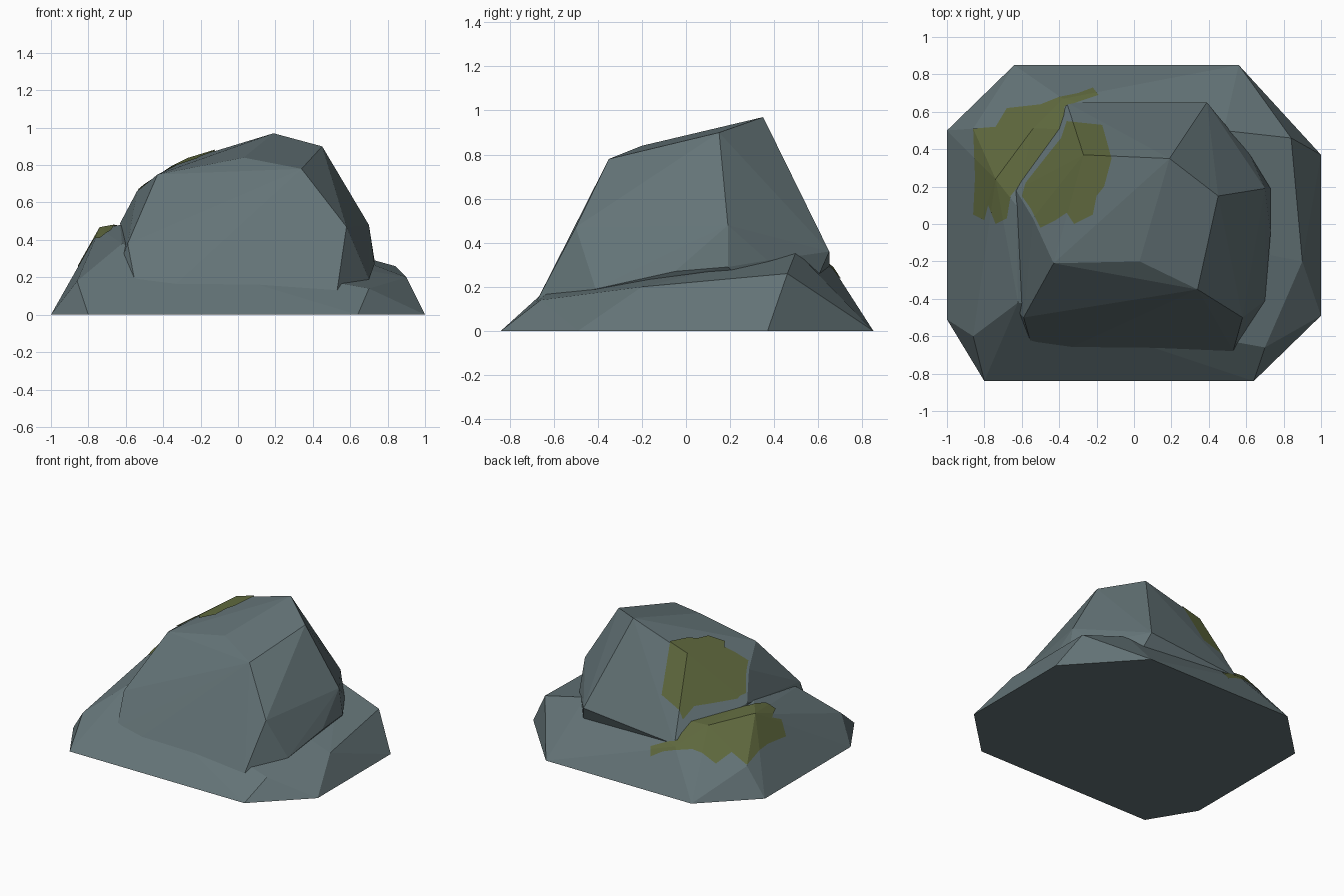
import bpy, bmesh

if "Cube" in bpy.data.objects:
    bpy.data.objects.remove(bpy.data.objects["Cube"])


def material(name, rgb):
    m = bpy.data.materials.new(name)
    m.diffuse_color = (*rgb, 1)
    m.use_nodes = True
    m.node_tree.nodes["Principled BSDF"].inputs["Base Color"].default_value = m.diffuse_color
    return m


STONE = material("slate_stone", (0.127, 0.174, 0.185))
MOSS = material("moss_green", (0.115, 0.141, 0.048))


def add_object(name, bm, mat):
    bmesh.ops.recalc_face_normals(bm, faces=bm.faces[:])
    me = bpy.data.meshes.new(name)
    bm.to_mesh(me)
    bm.free()
    me.materials.append(mat)
    ob = bpy.data.objects.new(name, me)
    bpy.context.collection.objects.link(ob)
    return ob


def hull(name, points):
    """Faceted stone wrapped around its corner points."""
    bm = bmesh.new()
    for p in points:
        bm.verts.new(p)
    res = bmesh.ops.convex_hull(bm, input=bm.verts[:])
    loose = {g for g in res["geom_interior"] + res["geom_unused"]
             if isinstance(g, bmesh.types.BMVert)}
    bmesh.ops.delete(bm, geom=list(loose), context='VERTS')
    bmesh.ops.dissolve_limit(bm, angle_limit=0.01, verts=bm.verts[:], edges=bm.edges[:])
    return add_object(name, bm, STONE)


def moss(name, rock, outline):
    """Thin moss skin: the part of the rock surface under a plan outline."""
    bm = bmesh.new()
    face = bm.faces.new([bm.verts.new((x, y, 0.1)) for x, y in outline])
    ext = bmesh.ops.extrude_face_region(bm, geom=[face], use_keep_orig=True)
    for v in ext["geom"]:
        if isinstance(v, bmesh.types.BMVert):
            v.co.z = 1.5
    ob = add_object(name, bm, MOSS)
    helper = rock.copy()
    helper.name = name + "_helper"
    helper.location.z = 0.008
    bpy.context.collection.objects.link(helper)
    mod = ob.modifiers.new("clip", 'BOOLEAN')
    mod.operation, mod.solver, mod.object = 'INTERSECT', 'EXACT', helper
    dg = bpy.context.evaluated_depsgraph_get()
    bm = bmesh.new()
    bm.from_mesh(bpy.data.meshes.new_from_object(ob.evaluated_get(dg)))
    bmesh.ops.delete(bm, geom=[f for f in bm.faces if f.normal.z < 0.1], context='FACES')
    ob.modifiers.clear()
    bm.to_mesh(ob.data)
    bm.free()
    ob.data.materials.clear()
    ob.data.materials.append(MOSS)
    for p in ob.data.polygons:
        p.material_index = 0
    bpy.data.objects.remove(helper)


# Wide sloping foot of the rock
base = hull("rock_base", [
    (-1, .5, 0), (-.64, .85, 0), (.56, .85, 0), (1, .37, 0),
    (1, -.49, 0), (.64, -.84, 0), (-.8, -.84, 0), (-1, -.51, 0),
    (.84, .46, .26), (.48, .5, .36), (.9, -.2, .2), (.7, -.66, .14),
    (-.37, -.67, .14), (-.86, -.6, .18), (-.62, -.42, .38),
    (-.74, .24, .46), (-.63, .1, .48), (-.54, .51, .42),
    (-.86, .51, .21), (-.38, .67, .28)])

# Tall boulder rising out of the foot
boulder = hull("upper_boulder", [
    (.19, .35, .97), (.45, .15, .9), (.34, -.35, .78), (.03, -.2, .84),
    (-.43, -.21, .75), (-.27, .37, .83), (-.54, .03, .66), (-.63, .18, .49),
    (.39, .65, .36), (-.36, .65, .29), (.7, .19, .48), (.73, -.05, .27),
    (.73, .19, .29), (.62, .37, .32), (.7, -.41, .19), (.58, -.5, .47),
    (.53, -.68, .13), (-.37, -.675, .13), (-.55, -.64, .17),
    (-.59, -.5, .38), (-.62, -.47, .3),
    (.5, .5, .02), (-.45, .5, .02), (.45, -.5, .02), (-.45, -.5, .02)])

# Moss patches on the boulder shoulder and on the ledge
moss("upper_moss", boulder, [
    (-.36, .55), (-.17, .53), (-.12, .35), (-.16, .2), (-.2, .15), (-.22, .05),
    (-.32, 0), (-.36, .06), (-.42, .02), (-.5, -.02), (-.55, .08), (-.6, .15),
    (-.58, .22), (-.47, .36), (-.39, .46)])
moss("ledge_moss", base, [
    (-.86, .51), (-.74, .52), (-.68, .62), (-.5, .64), (-.4, .68), (-.3, .7),
    (-.22, .73), (-.19, .69), (-.37, .63), (-.38, .51), (-.45, .4), (-.62, .2),
    (-.66, .15), (-.68, .03), (-.74, 0), (-.78, .1), (-.8, .02), (-.86, .05),
    (-.85, .25)])
